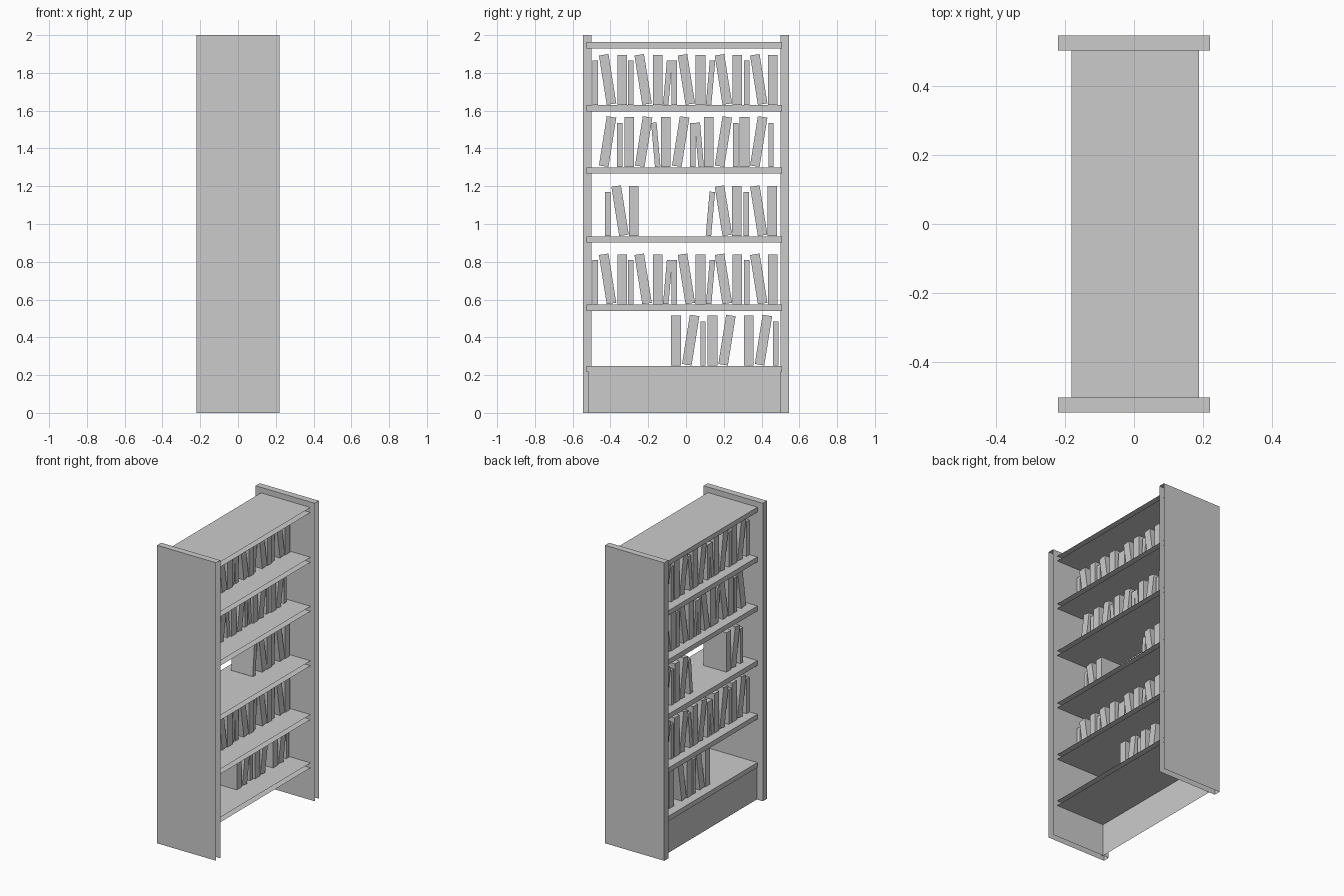
import bpy, bmesh, math
from mathutils import Matrix

if "Cube" in bpy.data.objects:
    bpy.data.objects.remove(bpy.data.objects["Cube"])


def box(name, lo, hi, open_dirs=()):
    """Axis-aligned box; faces whose normal matches open_dirs are left out."""
    bm = bmesh.new()
    size = [b - a for a, b in zip(lo, hi)]
    mid = [(a + b) / 2 for a, b in zip(lo, hi)]
    bmesh.ops.create_cube(bm, size=1)
    bmesh.ops.scale(bm, vec=size, verts=bm.verts)
    bm.normal_update()
    gone = [f for f in bm.faces
            if any(sum(n * d for n, d in zip(f.normal, o)) > 0.9 for o in open_dirs)]
    bmesh.ops.delete(bm, geom=gone, context='FACES')
    mesh = bpy.data.meshes.new(name)
    bm.to_mesh(mesh)
    bm.free()
    ob = bpy.data.objects.new(name, mesh)
    ob.location = mid
    bpy.context.collection.objects.link(ob)
    return ob


BACK, DOWN = (1, 0, 0), (0, 0, -1)

# Side panels, open on the wall side and the floor side
for side, y in (("left", -0.523), ("right", 0.523)):
    box(side + "_side_panel", (-0.22, y - 0.022, 0), (0.22, y + 0.022, 2), (BACK, DOWN))

# Shelves, open on the wall side
shelf_tops = [1.963, 1.629, 1.30, 0.934, 0.573, 0.249]
for i, z in enumerate(shelf_tops):
    box(f"shelf_{i + 1}", (-0.18, -0.528, z - 0.033), (0.188, 0.507, z), (BACK,))

# Plinth board under the lowest shelf: a single sheet
bm = bmesh.new()
corners = [(-0.517, 0), (-0.517, 0.233), (0.501, 0.233), (0.501, 0)]
bm.faces.new([bm.verts.new((-0.175, y, z)) for y, z in corners])
mesh = bpy.data.meshes.new("plinth")
bm.to_mesh(mesh)
bm.free()
bpy.context.collection.objects.link(bpy.data.objects.new("plinth", mesh))

# Book kinds: thickness, height, back edge, lean in degrees
KINDS = {
    "F": (0.051, 0.264, 0.046, 0),    # thick, upright
    "L": (0.051, 0.264, 0.046, 9),    # thick, leaning to -y
    "R": (0.051, 0.264, 0.046, -9),   # thick, leaning to +y
    "t": (0.029, 0.234, 0.036, 0),    # thin, upright
    "l": (0.029, 0.234, 0.036, 5),    # thin, leaning to -y
    "r": (0.029, 0.234, 0.036, -5),   # thin, leaning to +y
}

full_row = ("tLFtLFrtLFrLFtLF",
            [-.48, -.415, -.337, -.292, -.227, -.15, -.097, -.063,
             .002, .077, .13, .198, .272, .322, .385, .46])
rows = [
    (1.629, *full_row),
    (1.30, "RtFRlFRtlFRtFRt",
     [-.415, -.351, -.30, -.224, -.16, -.108, -.028, .035, .07, .121,
      .198, .263, .31, .385, .45]),
    (0.934, "tLFrLFtLF",
     [-.415, -.349, -.277, .129, .198, .269, .319, .385, .456]),
    (0.573, *full_row),
    (0.249, "FRtFRFRt", [-.053, .025, .09, .14, .217, .332, .41, .475]),
]

# Books on each shelf
for r, (base, kinds, ys) in enumerate(rows):
    for k, (kind, y) in enumerate(zip(kinds, ys)):
        w, h, back, lean = KINDS[kind]
        a = math.radians(lean)
        rise = (h * math.cos(a) + w * abs(math.sin(a))) / 2
        book = box(f"book_{r + 1}_{k + 1}", (-0.124, -w / 2, -h / 2), (back, w / 2, h / 2))
        book.location.y = y
        book.location.z = base + 0.002 + rise
        book.rotation_euler.x = a
